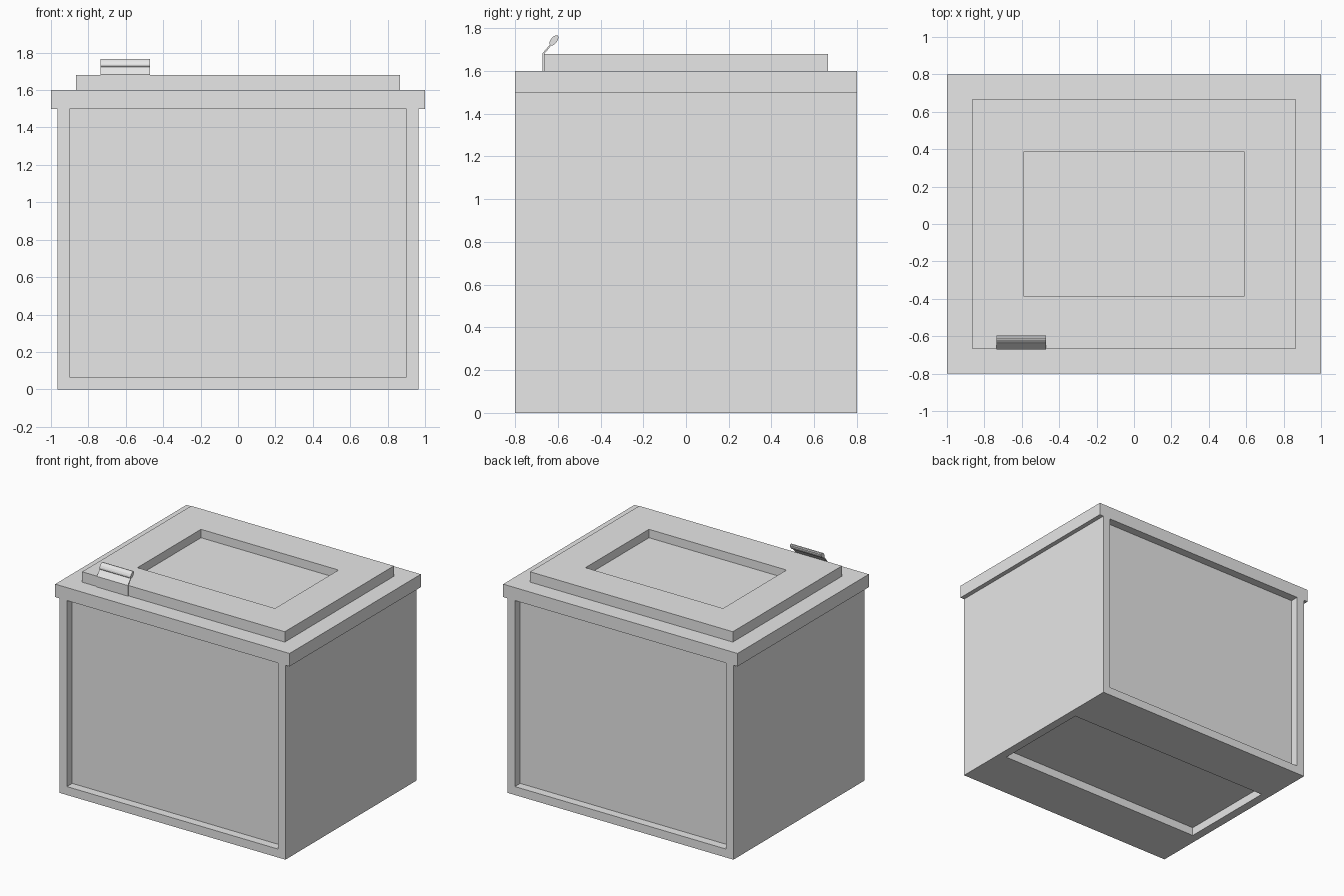
import bpy, bmesh, math
from mathutils import Vector

default = bpy.data.objects.get("Cube")
if default:
    bpy.data.objects.remove(default, do_unlink=True)

GREY = (0.8, 0.8, 0.8, 1.0)
mat = bpy.data.materials.new("plain_grey")
mat.use_nodes = True
mat.diffuse_color = GREY
mat.node_tree.nodes["Principled BSDF"].inputs["Base Color"].default_value = GREY


def prism(name, profile, axis, start, end):
    """Extrude a closed 2D profile along x or y."""
    bm = bmesh.new()
    place = (lambda u, v: (start, u, v)) if axis == "x" else (lambda u, v: (u, start, v))
    face = bm.faces.new([bm.verts.new(place(u, v)) for u, v in profile])
    new = bmesh.ops.extrude_face_region(bm, geom=[face])["geom"]
    step = Vector((end - start, 0, 0)) if axis == "x" else Vector((0, end - start, 0))
    bmesh.ops.translate(bm, verts=[g for g in new if isinstance(g, bmesh.types.BMVert)], vec=step)
    bmesh.ops.recalc_face_normals(bm, faces=bm.faces)
    mesh = bpy.data.meshes.new(name)
    bm.to_mesh(mesh)
    bm.free()
    mesh.materials.append(mat)
    obj = bpy.data.objects.new(name, mesh)
    bpy.context.collection.objects.link(obj)
    return obj


def box(name, x, y, z0, z1):
    """Box given by (min, max) ranges."""
    return prism(name, [(x[0], z0), (x[1], z0), (x[1], z1), (x[0], z1)], "y", *y)


def cut(target, cutter):
    """Subtract a cutter and discard it."""
    mod = target.modifiers.new("recess", "BOOLEAN")
    mod.operation = "DIFFERENCE"
    mod.solver = "EXACT"
    mod.object = cutter
    cutter.hide_render = True
    bpy.context.view_layer.objects.active = target
    bpy.ops.object.modifier_apply(modifier=mod.name)
    bpy.data.objects.remove(cutter, do_unlink=True)


W, D, RIM, H = 0.965, 0.8, 1.5, 1.6
DEPTH = 0.065

# Cabinet with overhanging rim at the sides
half = [(W, 0), (W, RIM), (1, RIM), (1, H)]
body = prism("cabinet", half + [(-x, z) for x, z in reversed(half)], "y", -D, D)

# Recessed front, back and underside panels
for side in (-1, 1):
    y = sorted((side * (D - DEPTH), side * (D + 0.1)))
    cut(body, box("panel_cutter", (-0.9, 0.9), y, DEPTH, RIM))
cut(body, box("base_cutter", (-0.897, 0.897), (-0.395, 0.395), -0.1, DEPTH))

# Raised lid with a shallow tray
TOP = 1.68
lid = box("lid", (-0.865, 0.865), (-0.665, 0.665), H, TOP)
cut(lid, box("tray_cutter", (-0.587, 0.587), (-0.387, 0.387), TOP - DEPTH, TOP + 0.1))

# Bent latch plate on the front edge of the lid
X0, X1 = -0.735, -0.47
prism("latch_plate", [(-0.672, H), (-0.665, H), (-0.665, TOP - 0.002),
                      (-0.629, 1.722), (-0.634, 1.727), (-0.672, TOP + 0.002)], "x", X0, X1)

# Oval grip along the top of the latch
tilt = math.radians(52)
oval = []
for i in range(12):
    a = math.tau * i / 12
    u, v = 0.029 * math.cos(a), 0.015 * math.sin(a)
    oval.append((-0.618 + u * math.cos(tilt) - v * math.sin(tilt),
                 1.743 + u * math.sin(tilt) + v * math.cos(tilt)))
prism("latch_grip", oval, "x", X0, X1)
